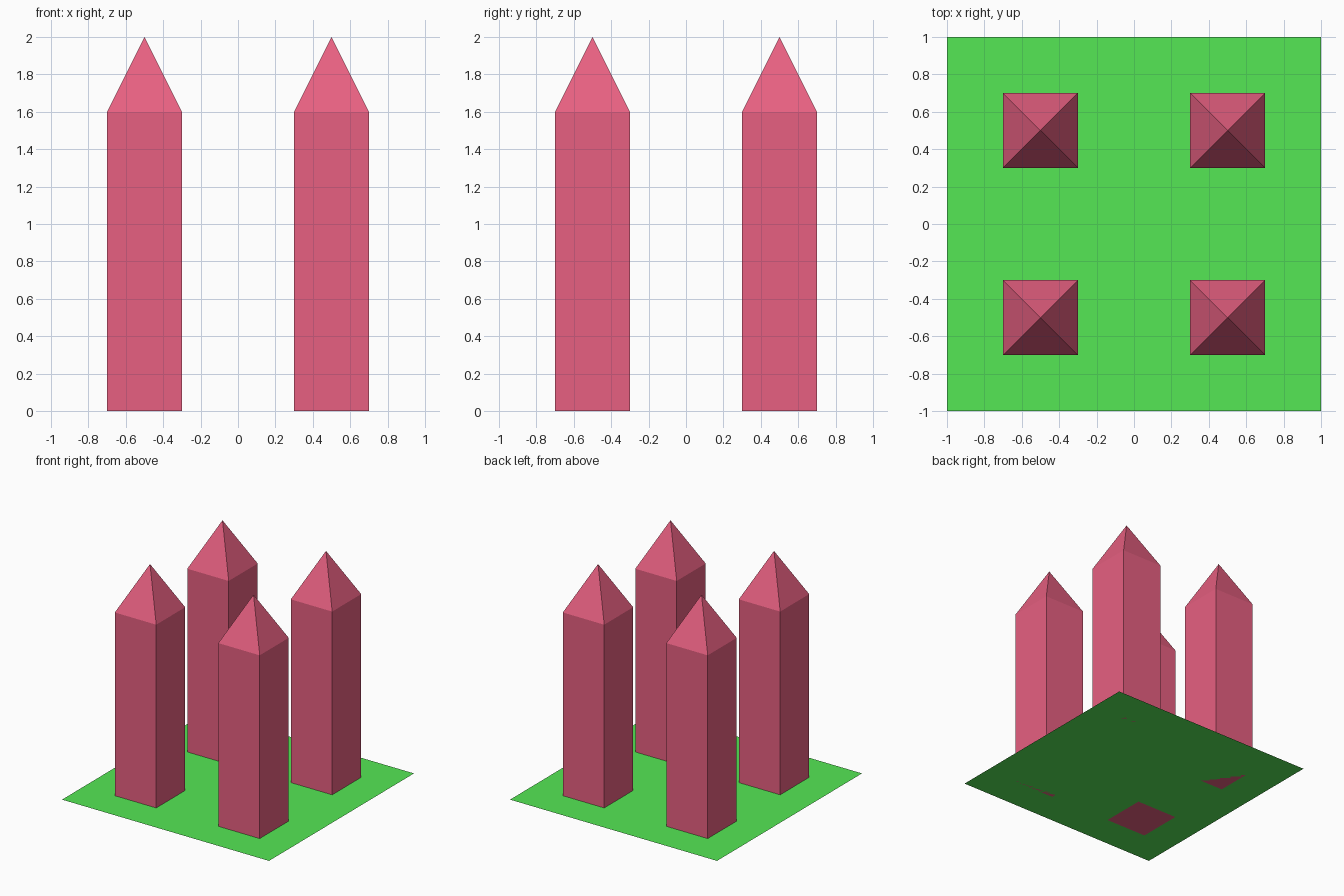
import bpy
import bmesh

if "Cube" in bpy.data.objects:
    bpy.data.objects.remove(bpy.data.objects["Cube"])

HALF, WALL_H, TOTAL_H, OFFSET = 0.2, 1.6, 2.0, 0.5


def material(name, color):
    mat = bpy.data.materials.new(name)
    mat.diffuse_color = color
    mat.use_nodes = True
    mat.node_tree.nodes["Principled BSDF"].inputs["Base Color"].default_value = mat.diffuse_color
    return mat


def add_object(name, bm, mat):
    bmesh.ops.recalc_face_normals(bm, faces=bm.faces)
    mesh = bpy.data.meshes.new(name)
    bm.to_mesh(mesh)
    bm.free()
    mesh.materials.append(mat)
    obj = bpy.data.objects.new(name, mesh)
    bpy.context.collection.objects.link(obj)
    return obj


def tower(name, x, y, mat):
    # Square shaft with its top face poked up into a pyramid roof
    bm = bmesh.new()
    bmesh.ops.create_cube(bm, size=1)
    bmesh.ops.scale(bm, vec=(2 * HALF, 2 * HALF, WALL_H), verts=bm.verts)
    bmesh.ops.translate(bm, vec=(0, 0, WALL_H / 2), verts=bm.verts)
    top = max(bm.faces, key=lambda f: f.calc_center_median().z)
    apex = bmesh.ops.poke(bm, faces=[top])["verts"][0]
    apex.co.z = TOTAL_H
    obj = add_object(name, bm, mat)
    obj.location = (x, y, 0)


green = material("green", (0.09, 0.8, 0.09, 1))
red = material("rose_red", (0.8, 0.117, 0.22, 1))

# Flat base sheet
bm = bmesh.new()
bmesh.ops.create_grid(bm, x_segments=1, y_segments=1, size=1)
base = add_object("base_sheet", bm, green)
for p in base.data.polygons:
    if p.normal.z < 0:
        p.flip()

# Four towers, one per quadrant
for y, depth in ((-OFFSET, "front"), (OFFSET, "back")):
    for x, side in ((-OFFSET, "left"), (OFFSET, "right")):
        tower(f"{depth}_{side}_tower", x, y, red)
